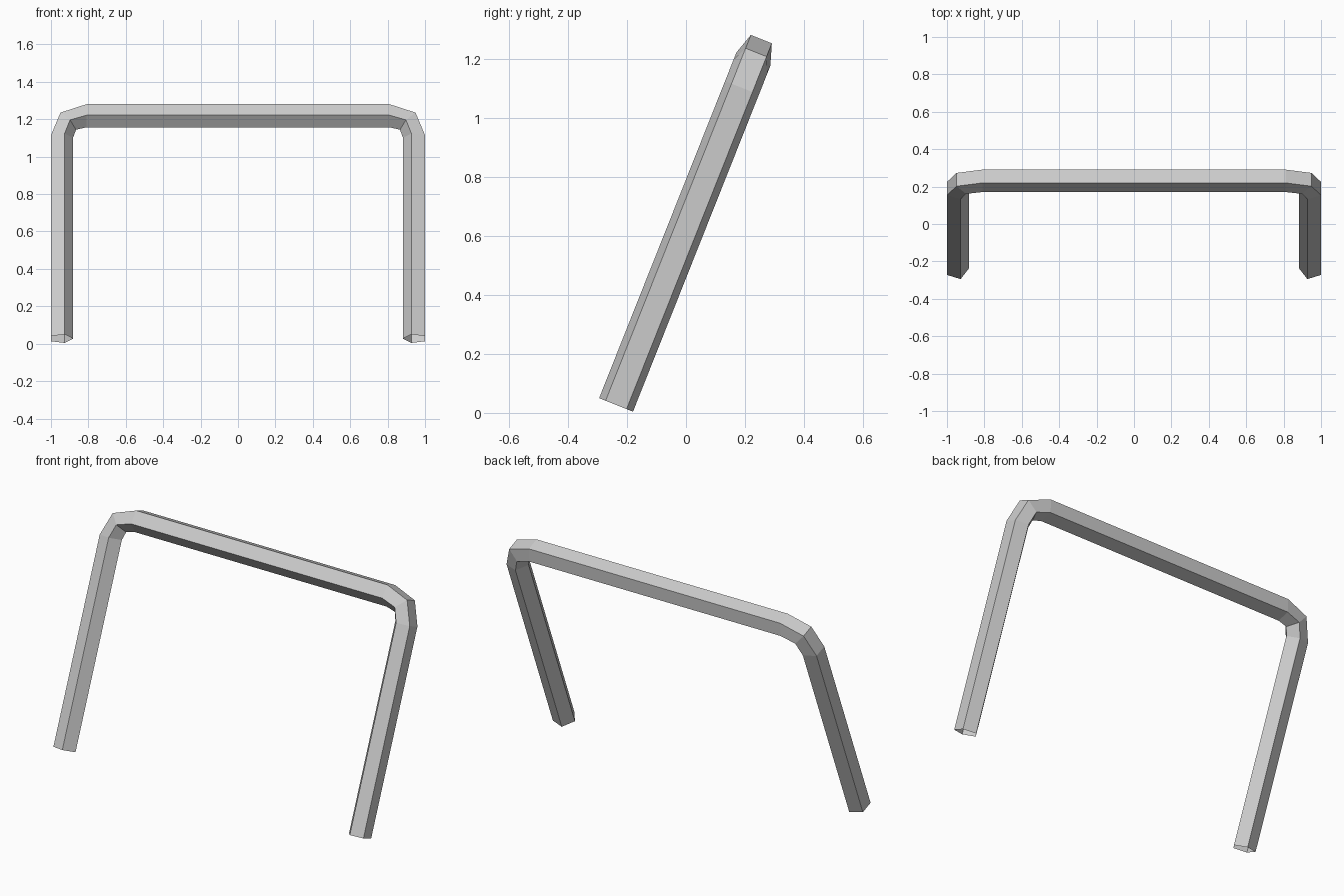
import bpy, bmesh, math
from mathutils import Vector

if "Cube" in bpy.data.objects:
    bpy.data.objects.remove(bpy.data.objects["Cube"])

RADIUS, SIDES = 0.065, 5          # pentagonal tube, flat side facing outward
UP = Vector((0, 0.369, 0.929)).normalized()    # leaning direction of the legs
DEPTH = Vector((0, UP.z, -UP.y))               # normal of the leaning frame
FOOT = Vector((0, -0.237, 0.027))

# Right half of the centre line: (x, distance up the lean, outward angle)
half = [(0.947, 0.0, 0), (0.947, 1.156, 0), (0.912, 1.248, 45), (0.81, 1.281, 90)]
path = half + [(-x, s, 180 - a) for x, s, a in reversed(half)]

bm = bmesh.new()


def ring(x, s, angle):
    """Pentagon section whose flat side points along the outward angle."""
    a = math.radians(angle)
    out = Vector((1, 0, 0)) * math.cos(a) + UP * math.sin(a)
    centre = FOOT + Vector((x, 0, 0)) + UP * s
    verts = []
    for i in range(SIDES):
        t = 2 * math.pi * (i + 0.5) / SIDES
        verts.append(bm.verts.new(centre + RADIUS * (out * math.cos(t) + DEPTH * math.sin(t))))
    return verts


# Sweep the tube along the path
rings = [ring(*p) for p in path]
for r0, r1 in zip(rings, rings[1:]):
    for i in range(SIDES):
        j = (i + 1) % SIDES
        bm.faces.new((r0[i], r0[j], r1[j], r1[i]))

# Temporary caps orient the normals; the tube ends stay open
caps = [bm.faces.new(rings[0]), bm.faces.new(rings[-1])]
bmesh.ops.recalc_face_normals(bm, faces=bm.faces[:])
bmesh.ops.delete(bm, geom=caps, context='FACES_ONLY')

mesh = bpy.data.meshes.new("bent_tube_frame")
bm.to_mesh(mesh)
bm.free()
bpy.context.collection.objects.link(bpy.data.objects.new("bent_tube_frame", mesh))
